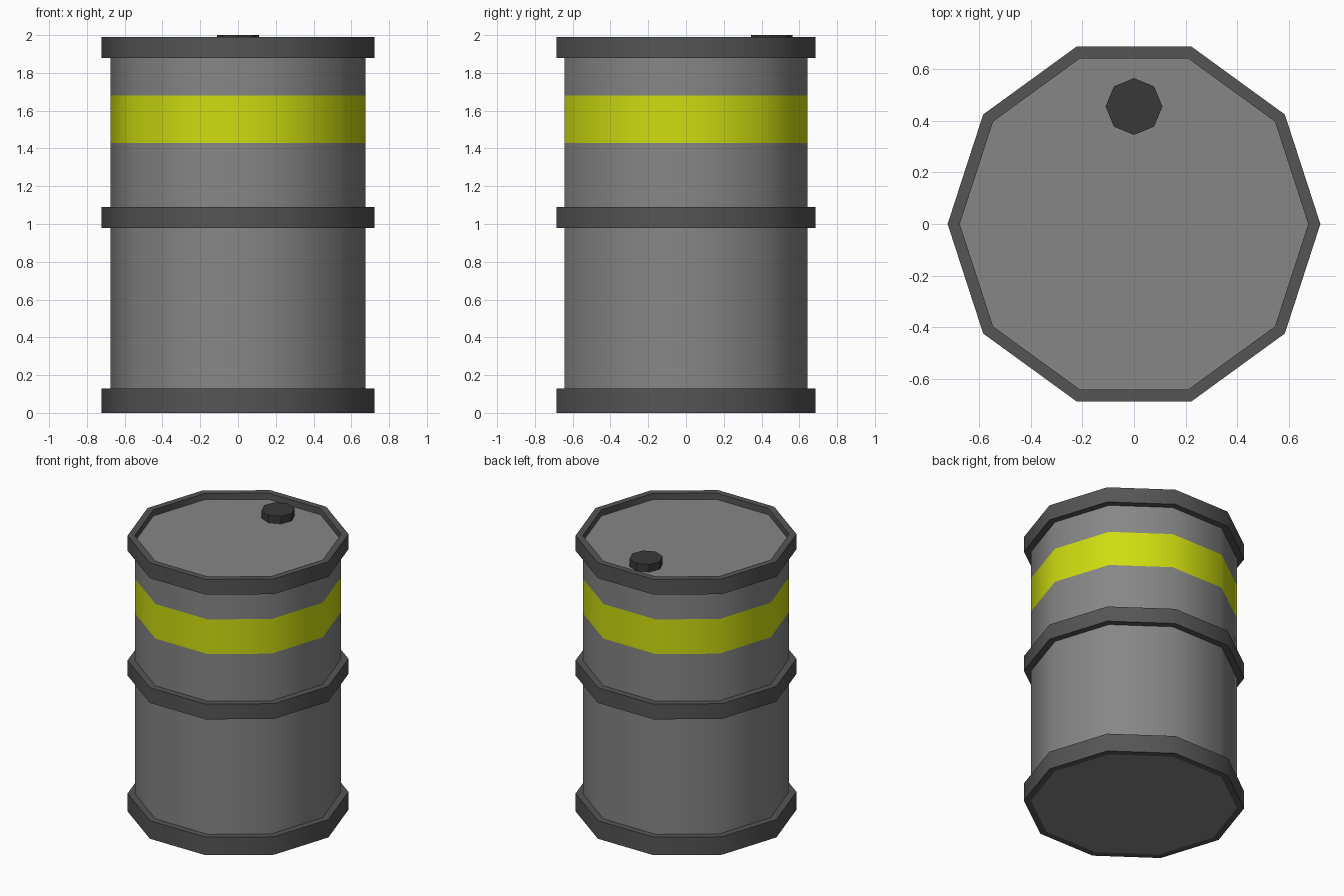
import bpy, bmesh
from math import cos, sin, pi, radians

if "Cube" in bpy.data.objects:
    bpy.data.objects.remove(bpy.data.objects["Cube"])

BODY_R, RING_R, LID_Z = 0.675, 0.722, 1.945


def material(name, rgb):
    mat = bpy.data.materials.new(name)
    mat.diffuse_color = (*rgb, 1)
    mat.use_nodes = True
    mat.node_tree.nodes["Principled BSDF"].inputs["Base Color"].default_value = mat.diffuse_color
    return mat


def lathe(name, profile, sides, mat=None, closed=False, caps=(), centre=(0, 0), smooth=True):
    """Spin an (r, z) profile around a vertical axis; caps lists profile rows to fill."""
    bm = bmesh.new()
    rows = [[bm.verts.new((r * cos(2 * pi * i / sides), r * sin(2 * pi * i / sides), z))
             for i in range(sides)] for r, z in profile]
    pairs = list(zip(rows, rows[1:]))
    if closed:
        pairs.append((rows[-1], rows[0]))
    for a, b in pairs:
        for i in range(sides):
            j = (i + 1) % sides
            bm.faces.new((a[i], a[j], b[j], b[i]))
    for c in caps:
        bm.faces.new(rows[c] if c else rows[c][::-1])
    mesh = bpy.data.meshes.new(name)
    bm.to_mesh(mesh)
    bm.free()
    obj = bpy.data.objects.new(name, mesh)
    obj.location = (*centre, 0)
    bpy.context.collection.objects.link(obj)
    if mat:
        mesh.materials.append(mat)
    if smooth:
        bpy.ops.object.select_all(action='DESELECT')
        obj.select_set(True)
        bpy.context.view_layer.objects.active = obj
        bpy.ops.object.shade_smooth_by_angle(angle=radians(40))
    return obj


grey = material("steel_grey", (0.24, 0.24, 0.24))
dark = material("dark_grey", (0.09, 0.09, 0.09))
cap_grey = material("cap_grey", (0.04, 0.04, 0.04))
yellow = material("stripe_yellow", (0.62, 0.72, 0.005))

# Drum wall: lower section with base, painted stripe, upper section with recessed lid
lathe("drum_lower", [(BODY_R, 0), (BODY_R, 1.43)], 10, grey, caps=[0])
lathe("stripe", [(BODY_R, 1.43), (BODY_R, 1.68)], 10, yellow)
lathe("drum_upper", [(BODY_R, 1.68), (BODY_R, LID_Z)], 10, grey, caps=[1])

# Protruding hoops at bottom, middle and top (the top one rises above the lid)
for name, z0, z1 in (("bottom_hoop", 0, 0.13), ("middle_hoop", 0.98, 1.09), ("top_hoop", 1.88, 1.99)):
    lathe(name, [(RING_R, z0), (RING_R, z1), (BODY_R, z1), (BODY_R, z0)], 10, dark, closed=True)

# Octagonal filler cap towards the back of the lid
lathe("filler_cap", [(0.11, LID_Z), (0.11, 2.0)], 8, cap_grey, caps=[0, 1],
      centre=(0, 0.455), smooth=False)
